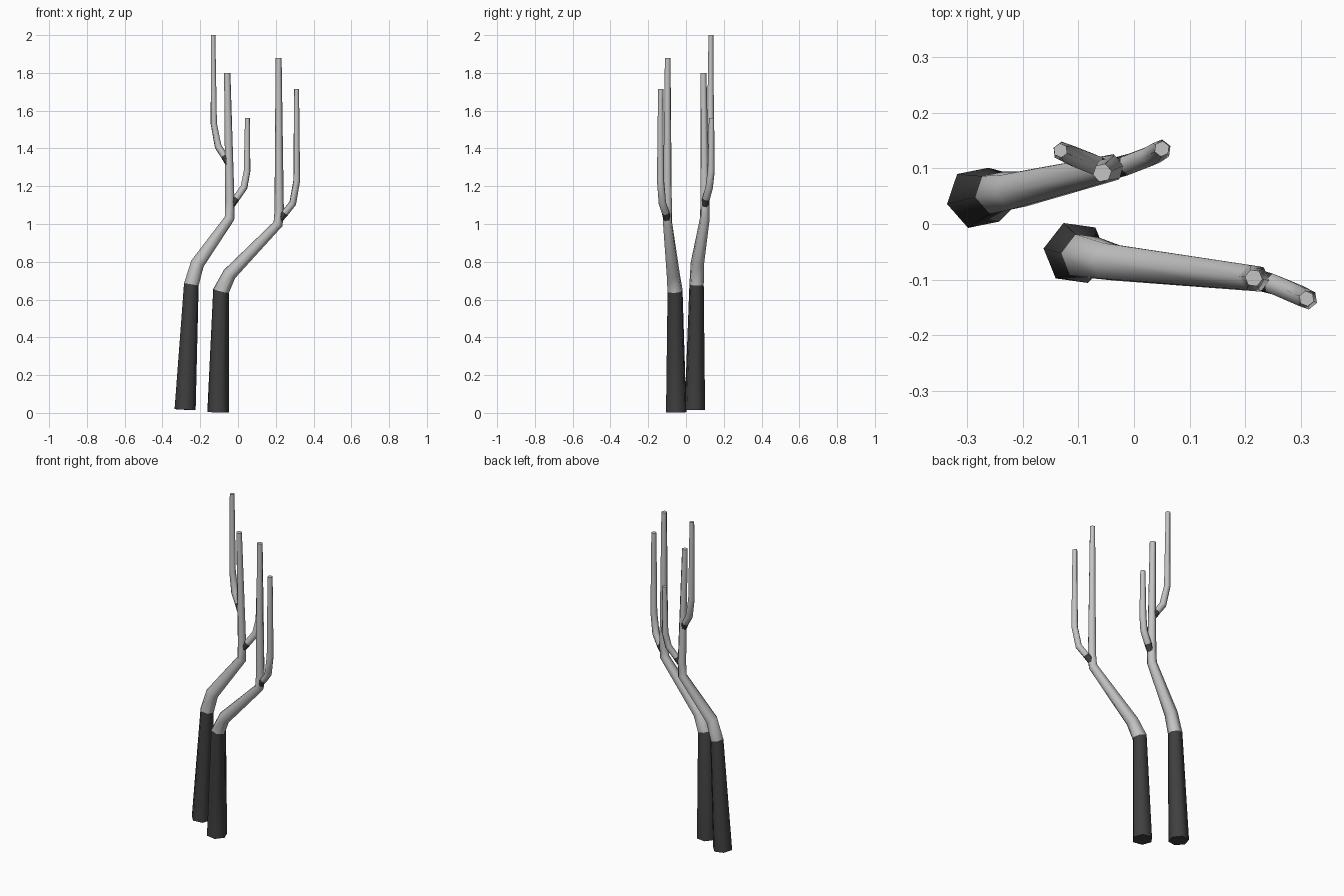
import bpy, bmesh, math
from mathutils import Vector

cube = bpy.data.objects.get("Cube")
if cube:
    bpy.data.objects.remove(cube, do_unlink=True)


def material(name, grey):
    mat = bpy.data.materials.new(name)
    mat.use_nodes = True
    colour = (grey, grey, grey, 1)
    mat.diffuse_color = colour
    mat.node_tree.nodes["Principled BSDF"].inputs["Base Color"].default_value = colour
    return mat


MATERIALS = [material("pale bark", 0.55), material("dark bark", 0.05)]
SIDES = 6


def limb(name, path):
    """Six-sided tapering tube along (x, y, z, radius) points; first segment is dark."""
    points = [Vector(p[:3]) for p in path]
    heading = points[-1] - points[0]
    heading.z = 0
    bm = bmesh.new()
    rings = []
    for i, p in enumerate(points):
        # average the directions of the neighbouring segments
        tangent = Vector()
        if i > 0:
            tangent += (p - points[i - 1]).normalized()
        if i < len(points) - 1:
            tangent += (points[i + 1] - p).normalized()
        tangent.normalize()
        side = tangent.cross(heading).normalized()
        out = side.cross(tangent)
        ring = []
        for k in range(SIDES):
            a = math.tau * k / SIDES
            ring.append(bm.verts.new(p + path[i][3] * (math.cos(a) * out + math.sin(a) * side)))
        rings.append(ring)
    for i, (low, high) in enumerate(zip(rings, rings[1:])):
        for k in range(SIDES):
            n = (k + 1) % SIDES
            face = bm.faces.new((low[k], low[n], high[n], high[k]))
            face.material_index = 1 if i == 0 else 0
    bm.faces.new(rings[0][::-1]).material_index = 1
    bm.faces.new(rings[-1])
    bmesh.ops.recalc_face_normals(bm, faces=bm.faces)
    mesh = bpy.data.meshes.new(name)
    bm.to_mesh(mesh)
    bm.free()
    for mat in MATERIALS:
        mesh.materials.append(mat)
    obj = bpy.data.objects.new(name, mesh)
    bpy.context.collection.objects.link(obj)
    bpy.ops.object.select_all(action='DESELECT')
    obj.select_set(True)
    bpy.context.view_layer.objects.active = obj
    bpy.ops.object.shade_smooth_by_angle(angle=math.radians(70))


# Rear tree: trunk and two side branches
limb("rear_trunk", [(-0.28, 0.047, 0.017, 0.057), (-0.247, 0.056, 0.68, 0.04),
                    (-0.215, 0.06, 0.79, 0.037), (-0.045, 0.1, 1.03, 0.027),
                    (-0.043, 0.1, 1.12, 0.025), (-0.057, 0.092, 1.8, 0.017)])
limb("rear_high_branch", [(-0.05, 0.096, 1.32, 0.019), (-0.072, 0.107, 1.36, 0.02),
                          (-0.105, 0.12, 1.41, 0.02), (-0.128, 0.13, 1.53, 0.018),
                          (-0.132, 0.132, 2.0, 0.013)])
limb("rear_low_branch", [(-0.035, 0.1, 1.1, 0.02), (-0.01, 0.107, 1.135, 0.02),
                         (0.032, 0.123, 1.195, 0.02), (0.048, 0.133, 1.28, 0.019),
                         (0.05, 0.135, 1.56, 0.014)])

# Front tree: trunk and one side branch
limb("front_trunk", [(-0.105, -0.052, 0.003, 0.058), (-0.09, -0.058, 0.645, 0.043),
                     (-0.045, -0.068, 0.735, 0.037), (0.212, -0.097, 1.0, 0.026),
                     (0.218, -0.098, 1.07, 0.025), (0.215, -0.097, 1.88, 0.016)])
limb("front_branch", [(0.22, -0.1, 1.025, 0.02), (0.25, -0.108, 1.06, 0.02),
                      (0.29, -0.125, 1.11, 0.02), (0.311, -0.135, 1.23, 0.019),
                      (0.31, -0.134, 1.715, 0.014)])
